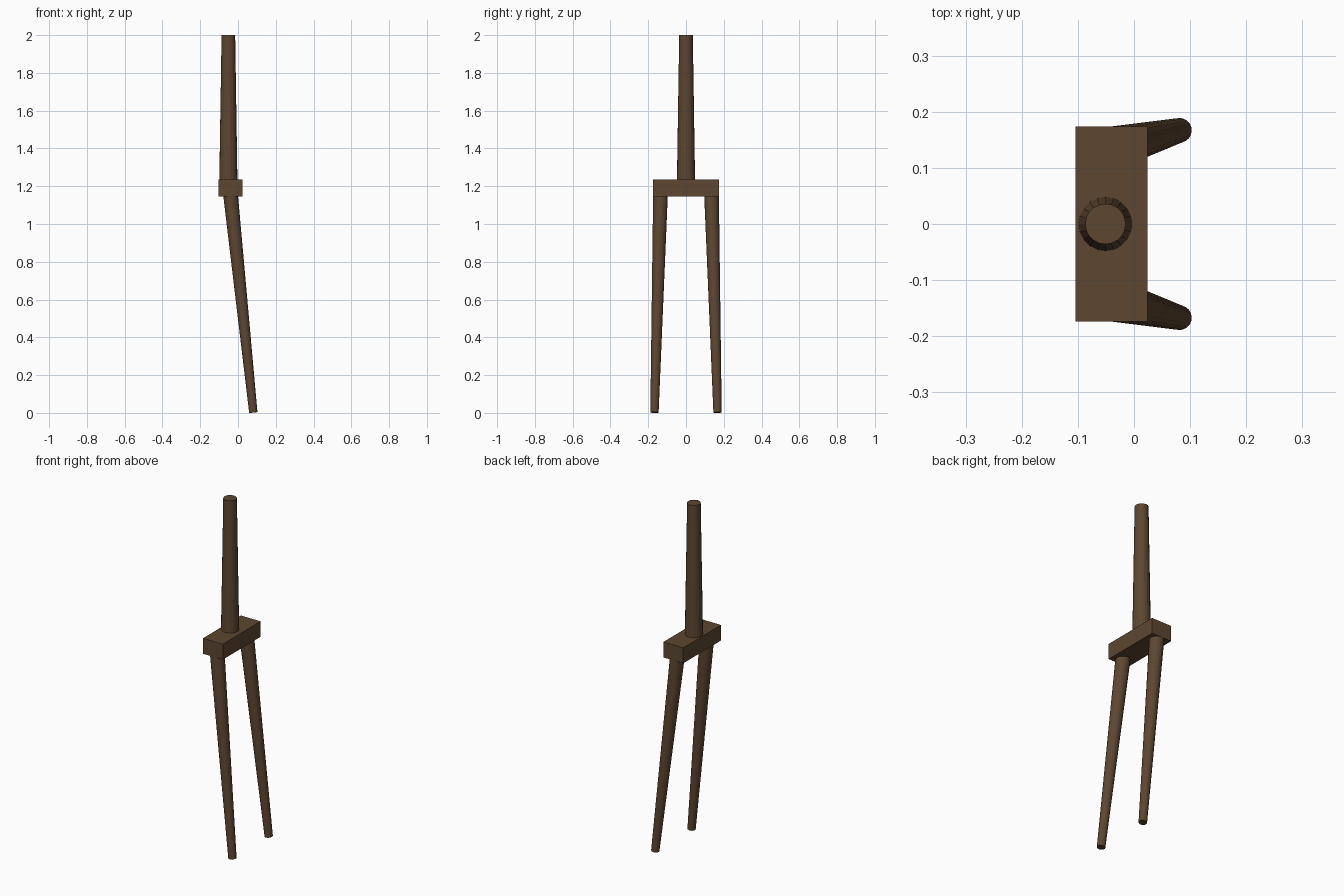
import bpy
import bmesh
from mathutils import Matrix, Vector

cube = bpy.data.objects.get("Cube")
if cube:
    bpy.data.objects.remove(cube, do_unlink=True)

brown = bpy.data.materials.new("dark brown")
brown.use_nodes = True
color = (0.11, 0.062, 0.03, 1)
brown.diffuse_color = color
brown.node_tree.nodes["Principled BSDF"].inputs["Base Color"].default_value = color


def finish(name, bm):
    mesh = bpy.data.meshes.new(name)
    bm.to_mesh(mesh)
    bm.free()
    mesh.materials.append(brown)
    obj = bpy.data.objects.new(name, mesh)
    bpy.context.collection.objects.link(obj)
    return obj


def tapered_tube(name, bottom, top, r_bottom, r_top, sides=20):
    """Capped cone frustum running between two points."""
    bottom, top = Vector(bottom), Vector(top)
    axis = top - bottom
    turn = axis.to_track_quat('Z', 'Y').to_matrix().to_4x4()
    bm = bmesh.new()
    bmesh.ops.create_cone(bm, cap_ends=True, segments=sides,
                          radius1=r_bottom, radius2=r_top, depth=axis.length,
                          matrix=Matrix.Translation((bottom + top) / 2) @ turn)
    return finish(name, bm)


# Crown block joining the legs
bm = bmesh.new()
bmesh.ops.create_cube(bm, size=1, matrix=Matrix.Translation((-0.04, 0, 1.19))
                      @ Matrix.Diagonal((0.128, 0.348, 0.09, 1)))
finish("crown", bm)

# Steerer tube rising from the crown
tapered_tube("steerer_tube", (-0.051, 0, 1.23), (-0.051, 0, 2), 0.048, 0.036)

# Pair of raked legs, tapering and spreading downwards
for name, side in (("front_leg", -1), ("back_leg", 1)):
    tapered_tube(name, (0.081, side * 0.167, 0.002),
                 (-0.04, side * 0.135, 1.16), 0.022, 0.039)
